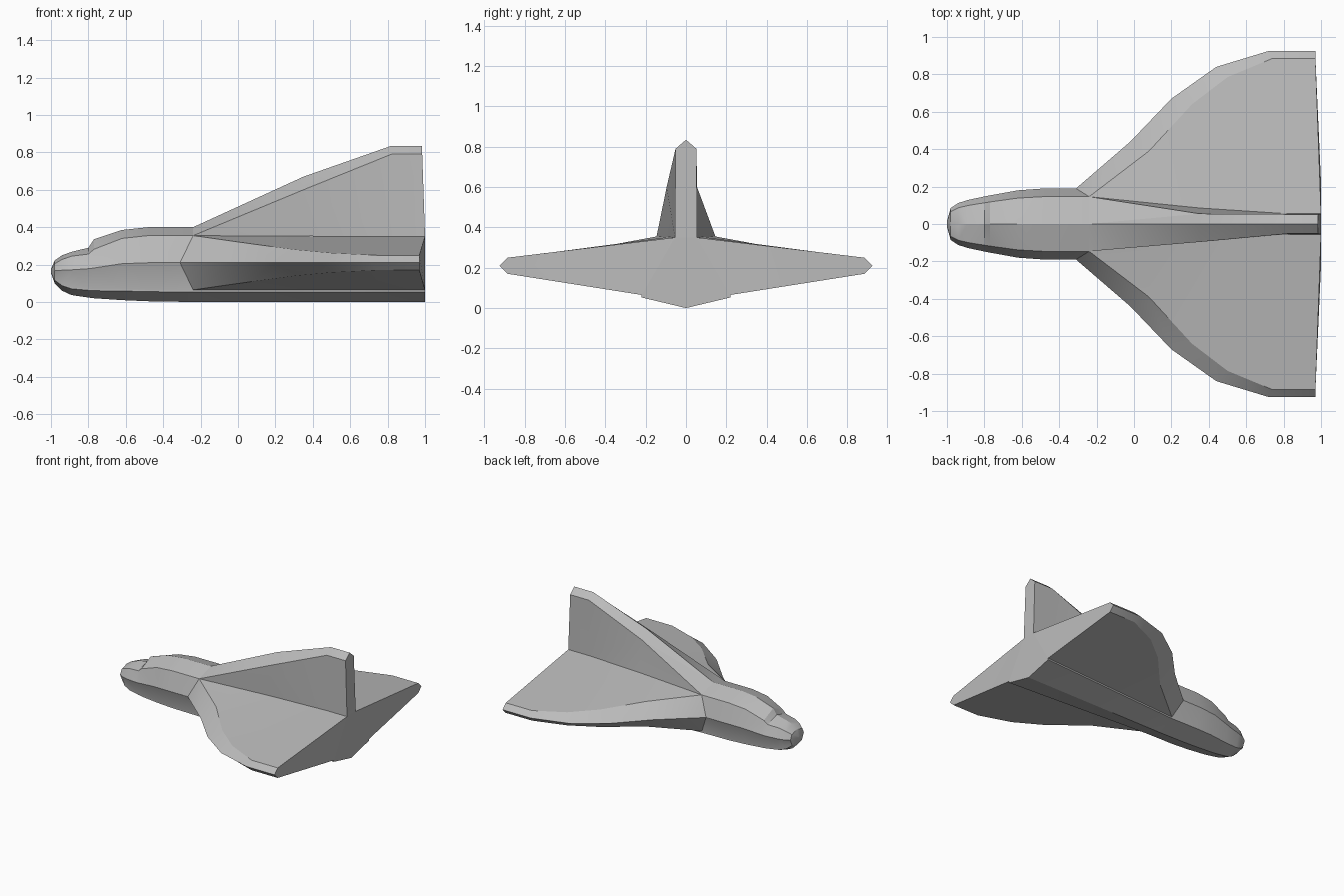
import bpy, bmesh, math
from mathutils import Vector

default_cube = bpy.data.objects.get("Cube")
if default_cube:
    bpy.data.objects.remove(default_cube, do_unlink=True)

# One plain grey paint for the whole craft
GREY = (0.5, 0.5, 0.5, 1)
paint = bpy.data.materials.new("plain_grey")
paint.use_nodes = True
paint.diffuse_color = GREY
paint.node_tree.nodes["Principled BSDF"].inputs["Base Color"].default_value = GREY


def loft(name, rings):
    """Skin a closed solid through rings that share a point count."""
    bm = bmesh.new()
    loops = [[bm.verts.new(point) for point in ring] for ring in rings]
    for near, far in zip(loops, loops[1:]):
        for i in range(len(near)):
            bm.faces.new((near[i - 1], near[i], far[i], far[i - 1]))
    bm.faces.new(loops[0])
    bm.faces.new(loops[-1])
    bmesh.ops.remove_doubles(bm, verts=bm.verts, dist=0.0005)
    bmesh.ops.dissolve_degenerate(bm, edges=bm.edges, dist=0.0005)
    bmesh.ops.triangulate(bm, faces=bm.faces)
    bmesh.ops.recalc_face_normals(bm, faces=bm.faces)
    mesh = bpy.data.meshes.new(name)
    bm.to_mesh(mesh)
    bm.free()
    mesh.materials.append(paint)
    part = bpy.data.objects.new(name, mesh)
    bpy.context.collection.objects.link(part)
    bpy.ops.object.select_all(action="DESELECT")
    part.select_set(True)
    bpy.context.view_layer.objects.active = part
    bpy.ops.object.shade_smooth_by_angle(angle=math.radians(25))
    return part


def mirrored(half):
    """Complete a ring whose half runs from one centre point to the other."""
    return half + [Vector((p.x, -p.y, p.z)) for p in reversed(half[1:-1])]


def mix(start, end, x):
    """Point at x on the straight line from start to end, clamped at end."""
    t = min(1, (x - start.x) / (end.x - start.x))
    point = start.lerp(end, t)
    point.x = x
    return point


# Shared seams between body, wings and fin
FRONT, TAIL = -0.24, 1.0
shoulder_front = Vector((FRONT, 0.146, 0.355))
shoulder_back = Vector((0.65, 0.055, 0.35))
belly_front = Vector((FRONT, 0.1425, 0.065))
belly_back = Vector((TAIL, 0.22, 0.065))
step = Vector((0, 0, 0.0125))


def shoulder(x):
    return mix(shoulder_front, shoulder_back, x)


def belly(x):
    return mix(belly_front, belly_back, x)


# Forward fuselage: x, top, shoulder height, half width, waist height, keel
nose_stations = [
    (-1, .175, .172, .015, .165, .155),
    (-.98, .222, .205, .085, .167, .1),
    (-.94, .25, .228, .112, .17, .06),
    (-.89, .268, .245, .128, .172, .037),
    (-.8, .29, .256, .147, .178, .024),
    (-.77, .335, .282, .153, .182, .02),
    (-.62, .385, .34, .18, .205, .01),
    (-.48, .4, .355, .19, .21, .004),
    (FRONT, .4, .355, .19, .21, 0),
]
nose_rings = []
for x, top, side, width, waist, keel in nose_stations:
    depth = waist - keel
    waist_x = -0.31 if x == FRONT else x
    nose_rings.append(mirrored([
        Vector((x, 0, keel)),
        Vector((x, width * 0.75, keel + depth * 0.25)),
        Vector((x, width * 0.75, keel + depth * 0.31)),
        Vector((waist_x, width, waist)),
        Vector((x, width * 0.77, side)),
        Vector((x, 0, top)),
    ]))
loft("forward_fuselage", nose_rings)

# Rear fuselage between the wings, with the stepped belly
body_rings = []
for x in (FRONT, 0.08, 0.31, 0.65, TAIL):
    low, high = belly(x), shoulder(x)
    keel = Vector((x, 0, 0))
    crown = Vector((x, 0, high.z))
    body_rings.append(mirrored([keel, low - step, low, high, crown]))
loft("rear_fuselage", body_rings)

# Wings: leading edge x and y, then rim x and y, then root x
wing_stations = [
    (-.02, .44, .08, .39, .08),
    (.2, .67, .31, .64, .31),
    (.44, .84, .5, .785, .65),
    (.72, .925, .74, .885, .74),
    (.97, .925, .97, .885, TAIL),
]
MID = 0.21
for name, side in (("left_wing", -1), ("right_wing", 1)):
    edge_front = Vector((-0.31, 0.19, MID))
    rings = [[shoulder_front, shoulder_front, edge_front, belly_front, belly_front]]
    for edge_x, edge_y, rim_x, rim_y, root_x in wing_stations:
        thick = 0.147 - 0.121 * rim_y
        rings.append([
            shoulder(root_x),
            Vector((rim_x, rim_y, MID + thick)),
            Vector((edge_x, edge_y, MID)),
            Vector((rim_x, rim_y, MID - thick)),
            belly(root_x),
        ])
    loft(name, [[Vector((p.x, p.y * side, p.z)) for p in ring] for ring in rings])

# Tail fin: root x, rim x, rim height, rim half width on each side, peak height
fin_stations = [
    (FRONT, FRONT, .355, .146, .146, .4),
    (.35, .35, .6, .055, .096, .67),
    (.82, .82, .79, .052, .052, .835),
    (TAIL, .985, .79, .052, .052, .835),
]
fin_rings = []
for root_x, rim_x, rim_z, rim_left, rim_right, peak in fin_stations:
    root = shoulder(root_x)
    fin_rings.append([
        root,
        Vector((rim_x, rim_left, rim_z)),
        Vector((rim_x, 0, peak)),
        Vector((rim_x, -rim_right, rim_z)),
        Vector((root_x, -root.y, root.z)),
    ])
loft("tail_fin", fin_rings)
